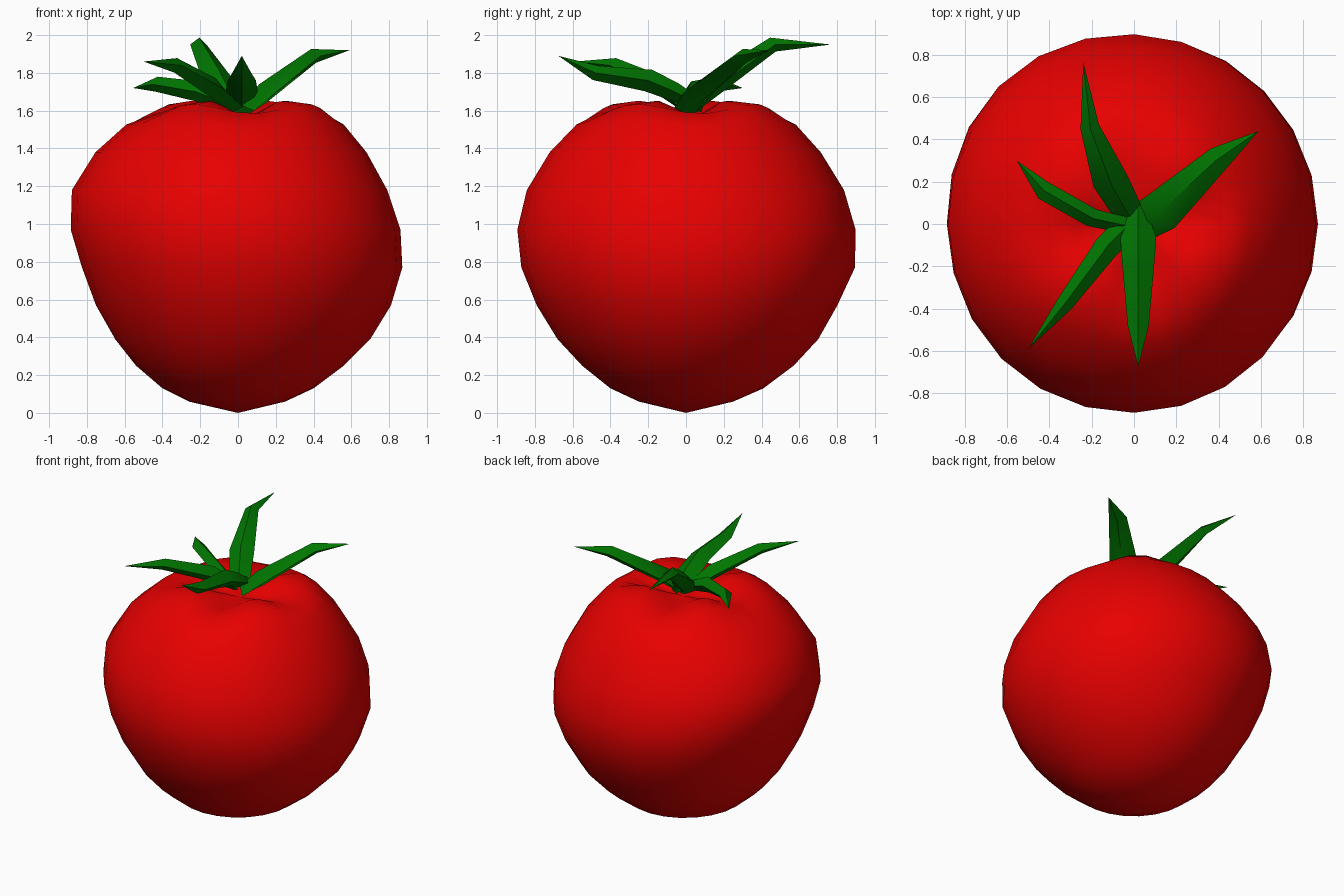
import bpy, math
from mathutils import Vector

if "Cube" in bpy.data.objects:
    bpy.data.objects.remove(bpy.data.objects["Cube"])


def make_object(name, verts, faces, color, angle):
    mesh = bpy.data.meshes.new(name)
    mesh.from_pydata(verts, [], faces)
    mat = bpy.data.materials.new(name + "_colour")
    mat.diffuse_color = color
    mat.use_nodes = True
    mat.node_tree.nodes["Principled BSDF"].inputs["Base Color"].default_value = mat.diffuse_color
    mesh.materials.append(mat)
    obj = bpy.data.objects.new(name, mesh)
    bpy.context.collection.objects.link(obj)
    bpy.ops.object.select_all(action='DESELECT')
    obj.select_set(True)
    bpy.context.view_layer.objects.active = obj
    bpy.ops.object.mode_set(mode='EDIT')
    bpy.ops.mesh.select_all(action='SELECT')
    bpy.ops.mesh.normals_make_consistent(inside=False)
    bpy.ops.object.mode_set(mode='OBJECT')
    bpy.ops.object.shade_smooth_by_angle(angle=math.radians(angle))
    return obj


# Fruit: uneven rings (height, left, right, front, back radius, lobe height)
RINGS = [
    (0.06, 0.26, 0.25, 0.25, 0.25, 0),
    (0.13, 0.40, 0.40, 0.40, 0.41, 0),
    (0.25, 0.54, 0.56, 0.55, 0.57, 0),
    (0.39, 0.65, 0.70, 0.68, 0.70, 0),
    (0.57, 0.75, 0.81, 0.79, 0.80, 0),
    (0.77, 0.82, 0.87, 0.87, 0.89, 0),
    (0.97, 0.875, 0.86, 0.89, 0.89, 0),
    (1.18, 0.87, 0.79, 0.84, 0.83, 0),
    (1.38, 0.75, 0.68, 0.72, 0.71, 0),
    (1.53, 0.59, 0.56, 0.58, 0.58, 0.005),
    (1.61, 0.42, 0.45, 0.45, 0.45, 0.025),
    (1.615, 0.28, 0.29, 0.29, 0.26, 0.04),
    (1.58, 0.15, 0.16, 0.15, 0.14, 0.02),
]
N = 24


def bulge(a, z):
    """The back left (and a little the front left) swells at mid height."""
    swell = 0.04 * max(0, math.cos(a - math.radians(135))) ** 4
    swell += 0.015 * max(0, math.cos(a - math.radians(225))) ** 4
    return 1 + swell * max(0, 1 - abs(z - 1.05) / 0.6)


verts = []
for z, left, right, front, back, lobe in RINGS:
    for i in range(N):
        a = 2 * math.pi * i / N
        c, s = math.cos(a), math.sin(a)
        k = bulge(a, z)
        verts.append((k * c * (right if c > 0 else left),
                      k * s * (back if s > 0 else front),
                      z + lobe * math.cos(4 * (a - math.radians(55)))))
faces = [(r * N + i, r * N + (i + 1) % N, (r + 1) * N + (i + 1) % N, (r + 1) * N + i)
         for r in range(len(RINGS) - 1) for i in range(N)]
bottom, top = len(verts), len(verts) + 1
verts += [(0, 0, 0), (0.02, 0, 1.55)]
last = (len(RINGS) - 1) * N
for i in range(N):
    j = (i + 1) % N
    faces += [(bottom, j, i), (top, last + i, last + j)]
make_object("fruit", verts, faces, (0.8, 0, 0, 1), 60)


# Leaves: diamond cross-sections swept along a bent spine
def leaf(name, path, widths, thick):
    pts = [Vector(p) for p in path]
    along = pts[-1] - pts[0]
    side = along.cross(Vector((0, 0, 1))).normalized()
    up = side.cross(along).normalized()
    v = []
    for p, w, t in zip(pts[:-1], widths, thick):
        v += [p + side * w, p + up * t, p - side * w, p - up * t]
    v.append(pts[-1])
    n = len(widths)
    f = [(r * 4 + i, r * 4 + (i + 1) % 4, r * 4 + 4 + (i + 1) % 4, r * 4 + 4 + i)
         for r in range(n - 1) for i in range(4)]
    f += [((n - 1) * 4 + i, (n - 1) * 4 + (i + 1) % 4, n * 4) for i in range(4)]
    f.append((0, 1, 2, 3))
    make_object(name, v, f, (0, 0.18, 0, 1), 50)


T = (0.03, 0.055, 0.04)
leaf("leaf_right", [(0.03, 0.0, 1.60), (0.13, 0.06, 1.69), (0.40, 0.31, 1.89), (0.59, 0.44, 1.92)],
     (0.09, 0.10, 0.06), T)
leaf("leaf_back", [(-0.02, 0.04, 1.62), (-0.11, 0.2, 1.77), (-0.21, 0.46, 1.95), (-0.24, 0.765, 1.95)],
     (0.07, 0.085, 0.045), T)
leaf("leaf_left", [(-0.02, -0.01, 1.63), (-0.2, 0.03, 1.70), (-0.43, 0.16, 1.74), (-0.555, 0.30, 1.72)],
     (0.04, 0.045, 0.045), T)
leaf("leaf_front_left", [(-0.02, 0.0, 1.62), (-0.13, -0.11, 1.72), (-0.33, -0.38, 1.84), (-0.50, -0.59, 1.86)],
     (0.06, 0.06, 0.04), T)
leaf("leaf_front", [(0.02, 0.09, 1.62), (0.02, -0.06, 1.70), (0.02, -0.2, 1.76), (0.02, -0.48, 1.80), (0.02, -0.675, 1.89)],
     (0.03, 0.085, 0.075, 0.05), (0.03, 0.05, 0.06, 0.04))
